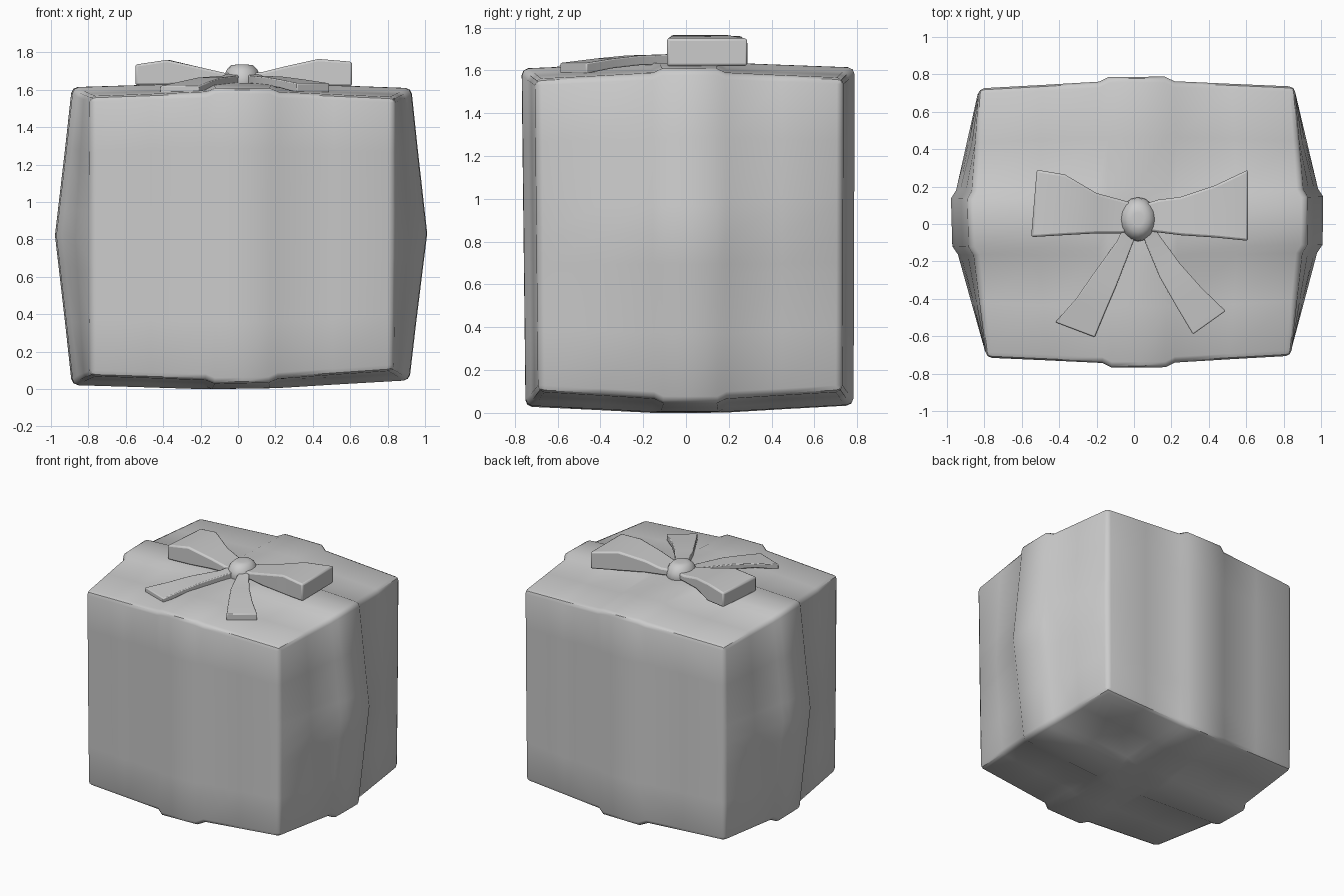
import bpy, bmesh, math
from mathutils import Vector

if "Cube" in bpy.data.objects:
    bpy.data.objects.remove(bpy.data.objects["Cube"])

# Eight box corners: (left/right, front/back, bottom/top) -> position
CORNERS = {
    (-1, -1, -1): (-.79, -.695, .07), (1, -1, -1): (.83, -.69, .10),
    (-1, 1, -1): (-.83, .72, .08), (1, 1, -1): (.85, .73, .10),
    (-1, -1, 1): (-.79, -.715, 1.565), (1, -1, 1): (.84, -.705, 1.56),
    (-1, 1, 1): (-.83, .725, 1.57), (1, 1, 1): (.86, .735, 1.565)}
RIBBON = .18
CUTS = [-1, -.6, -.24, -RIBBON, 0, RIBBON, .24, .6, 1]


def bulge(t):
    return min(1, (1 - abs(t)) / .78)


def warp(u, v, w):
    """Cube coordinates to the swollen box with a raised ribbon cross."""
    p = Vector()
    for (a, b, c), q in CORNERS.items():
        p += Vector(q) * (1 + a * u) * (1 + b * v) * (1 + c * w) / 8
    in_u, in_v = abs(u) <= RIBBON, abs(v) <= RIBBON
    p.x += u * bulge(v) * (.05 + .09 * (1 - abs(w)))
    p.y += v * .032 * bulge(u)
    p.z += w * (.025 if w > 0 else .032) * (bulge(u) + bulge(v))
    if abs(u) == 1 and in_v:
        p.x += u * .025
    if abs(v) == 1 and in_u:
        p.y += v * .025
    if abs(w) == 1 and (in_u or in_v):
        p.z += w * .021
    return p


def finish(bm, name, angle):
    bmesh.ops.recalc_face_normals(bm, faces=bm.faces)
    me = bpy.data.meshes.new(name)
    bm.to_mesh(me)
    bm.free()
    ob = bpy.data.objects.new(name, me)
    bpy.context.collection.objects.link(ob)
    bpy.ops.object.select_all(action='DESELECT')
    ob.select_set(True)
    bpy.context.view_layer.objects.active = ob
    bpy.ops.object.shade_smooth_by_angle(angle=math.radians(angle))
    return ob


# Gift box with ribbon: six warped grids, welded, then outer edges rounded
bm = bmesh.new()
for axis in range(3):
    for side in (-1, 1):
        grid = []
        for a in CUTS:
            row = []
            for b in CUTS:
                c = [a, b]
                c.insert(axis, side)
                row.append(bm.verts.new(warp(*c)))
            grid.append(row)
        for i in range(len(CUTS) - 1):
            for j in range(len(CUTS) - 1):
                bm.faces.new((grid[i][j], grid[i + 1][j], grid[i + 1][j + 1], grid[i][j + 1]))
bmesh.ops.remove_doubles(bm, verts=bm.verts, dist=.0005)
bmesh.ops.recalc_face_normals(bm, faces=bm.faces)
edges = [e for e in bm.edges if e.calc_face_angle(0) > math.radians(55)]
bmesh.ops.bevel(bm, geom=edges, offset=.03, segments=2, profile=.5, affect='EDGES', clamp_overlap=True)
finish(bm, "gift_box", 40)


def strip(name, sections, round_off):
    """Loft rectangular sections (x1, y1, x2, y2, z_low, z_high)."""
    bm = bmesh.new()
    rings = [[bm.verts.new(p) for p in ((x1, y1, lo), (x2, y2, lo), (x2, y2, hi), (x1, y1, hi))]
             for x1, y1, x2, y2, lo, hi in sections]
    for r, s in zip(rings, rings[1:]):
        for i in range(4):
            j = (i + 1) % 4
            bm.faces.new((r[i], r[j], s[j], s[i]))
    bm.faces.new(rings[0])
    bm.faces.new(rings[-1])
    ob = finish(bm, name, 40)
    mod = ob.modifiers.new("round", 'BEVEL')
    mod.width = round_off
    mod.segments = 2
    mod.limit_method = 'ANGLE'
    mod.angle_limit = math.radians(45)


# Bow loops
strip("bow_loop_right", [
    (.03, .10, .03, -.03, 1.64, 1.69), (.13, .13, .13, -.045, 1.64, 1.695),
    (.25, .145, .25, -.06, 1.63, 1.725), (.43, .205, .43, -.072, 1.62, 1.765),
    (.61, .29, .61, -.09, 1.62, 1.75)], .012)
strip("bow_loop_left", [
    (.03, .10, .03, -.03, 1.64, 1.69), (-.07, .13, -.07, -.05, 1.64, 1.69),
    (-.2, .165, -.2, -.05, 1.635, 1.72), (-.37, .265, -.38, -.06, 1.625, 1.76),
    (-.52, .29, -.55, -.07, 1.625, 1.735)], .012)

# Bow tails
strip("bow_tail_left", [
    (-.05, 0, .03, -.02, 1.63, 1.69), (-.09, -.09, -.005, -.10, 1.625, 1.675),
    (-.22, -.27, -.09, -.32, 1.625, 1.665), (-.31, -.40, -.15, -.46, 1.61, 1.645),
    (-.42, -.525, -.21, -.605, 1.58, 1.62)], .006)
strip("bow_tail_right", [
    (.04, -.02, .10, 0, 1.63, 1.69), (.06, -.10, .135, -.06, 1.625, 1.675),
    (.135, -.28, .245, -.21, 1.625, 1.67), (.22, -.43, .36, -.34, 1.61, 1.655),
    (.315, -.59, .49, -.465, 1.585, 1.635)], .006)

# Knot: squashed ball with a flattened top
bm = bmesh.new()
bmesh.ops.create_uvsphere(bm, u_segments=16, v_segments=10, radius=1)
for v in bm.verts:
    x, y, z = v.co
    v.co = (.022 + .1 * x, .025 + .118 * y, min(1.735, 1.65 + .1 * z))
finish(bm, "bow_knot", 50)
